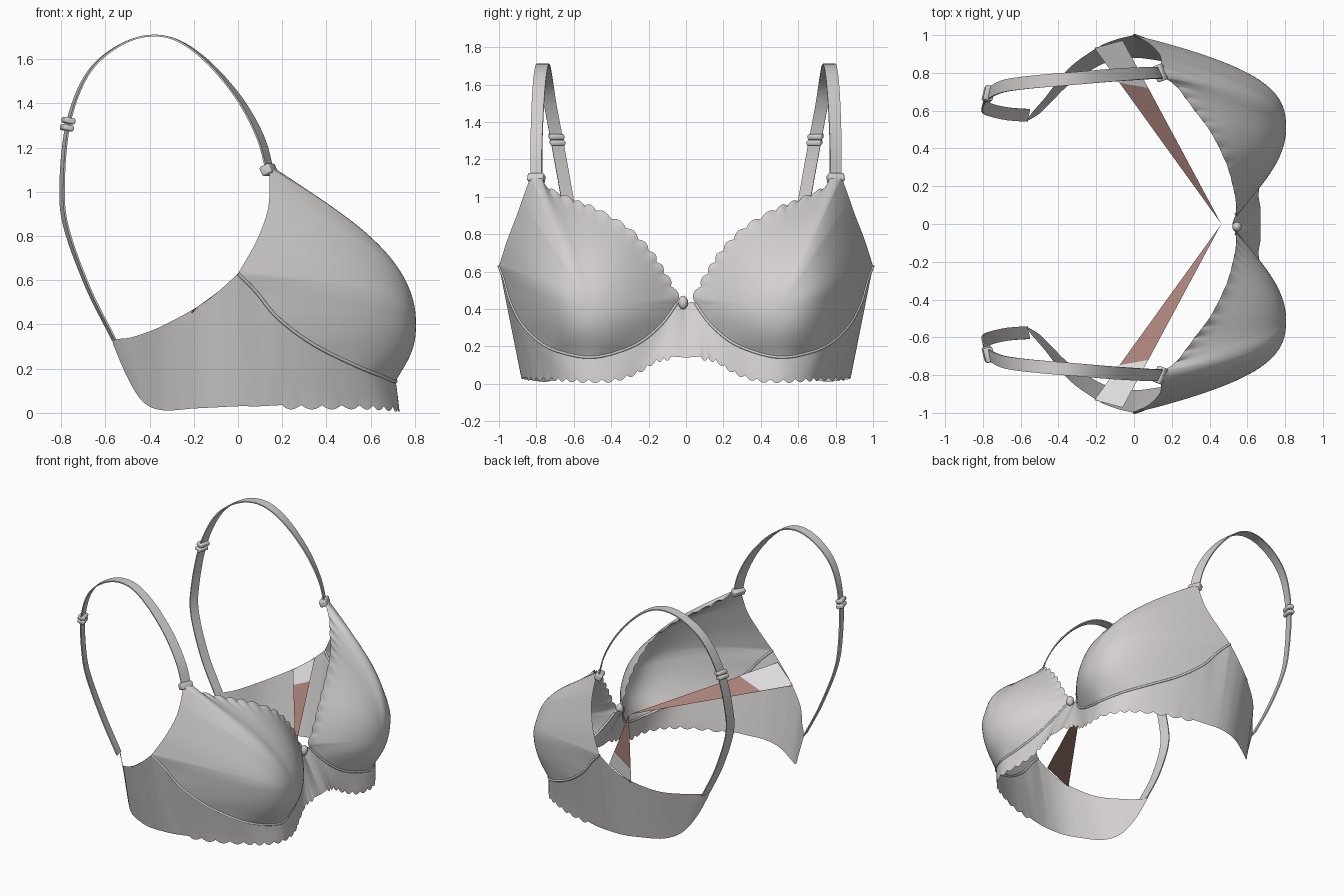
import bpy, bmesh, math
from mathutils import Vector, Matrix

if "Cube" in bpy.data.objects:
    bpy.data.objects.remove(bpy.data.objects["Cube"])


def material(name, rgb):
    m = bpy.data.materials.new(name)
    m.diffuse_color = (*rgb, 1)
    m.use_nodes = True
    m.node_tree.nodes["Principled BSDF"].inputs["Base Color"].default_value = m.diffuse_color
    return m


GREY = material("soft_grey_fabric", (0.66, 0.63, 0.63))
LIGHT = material("pale_label", (0.78, 0.77, 0.77))
BROWN = material("dusty_brown", (0.42, 0.235, 0.20))


def spline(pts, n):
    """Catmull-Rom through points of any dimension; n samples per segment."""
    pts = [Vector(p) for p in pts]
    ext = [2 * pts[0] - pts[1]] + pts + [2 * pts[-1] - pts[-2]]
    out = []
    for i in range(1, len(ext) - 2):
        a, b, c, d = ext[i - 1:i + 3]
        for k in range(n):
            t = k / n
            out.append(0.5 * (2 * b + (c - a) * t + (2 * a - 5 * b + 4 * c - d) * t * t
                              + (3 * b - a - 3 * c + d) * t ** 3))
    return out + [pts[-1]]


def finish(name, bm, mats=(GREY,), mirror=True, angle=50):
    me = bpy.data.meshes.new(name)
    bm.to_mesh(me)
    bm.free()
    ob = bpy.data.objects.new(name, me)
    bpy.context.collection.objects.link(ob)
    for m in mats:
        me.materials.append(m)
    bpy.ops.object.select_all(action='DESELECT')
    ob.select_set(True)
    bpy.context.view_layer.objects.active = ob
    bpy.ops.object.shade_smooth_by_angle(angle=math.radians(angle))
    if mirror:
        m = ob.modifiers.new("other_side", 'MIRROR')
        m.use_axis = (False, True, False)
    return ob


def grid(rows, close=False, outward=None):
    """Skin rows of points; turn normals away from the point 'outward'."""
    bm = bmesh.new()
    vs = [[bm.verts.new(p) for p in r] for r in rows]
    w = len(rows[0])
    for a, b in zip(vs, vs[1:]):
        for j in range(w if close else w - 1):
            k = (j + 1) % w
            bm.faces.new((a[j], a[k], b[k], b[j]))
    bmesh.ops.remove_doubles(bm, verts=bm.verts[:], dist=1e-5)
    bmesh.ops.recalc_face_normals(bm, faces=bm.faces[:])
    if outward is not None:
        o = Vector(outward)
        if sum(f.normal.dot(f.calc_center_median() - o) * f.calc_area() for f in bm.faces) < 0:
            bmesh.ops.reverse_faces(bm, faces=bm.faces[:])
    return bm


N = 12
# Underwire, inner to outer end; fourth value is the cup's roundness there
wire = [(.54, .05, .43, 1.8), (.60, .13, .32, 1.9), (.66, .25, .22, 2.1), (.70, .40, .16, 2.4),
        (.71, .53, .142, 2.5), (.64, .67, .17, 2.6), (.53, .77, .215, 2.7), (.34, .87, .31, 2.8),
        (.18, .935, .43, 2.8), (.08, .97, .55, 2.8), (0, 1.0, .63, 2.8)]
neck = [(.54, .04, .45, 1.8), (.54, .12, .59, 1.8), (.525, .20, .71, 1.9), (.49, .32, .83, 2),
        (.41, .48, .925, 2), (.32, .60, .975, 2.1), (.22, .73, 1.04, 2.1), (.16, .775, 1.11, 2.1)]
arm = [(.14, .83, 1.11, 2.2), (.143, .87, 1.0, 2.3), (.13, .905, .9, 2.4),
       (.08, .955, .77, 2.6), (0, 1.0, .63, 2.8)]

# Cups: rings shrinking from the edge to the apex; corners soften inward
apex = Vector((.805, .50, .40))
edge = spline(neck, N) + spline(arm, N) + spline(wire, N)[-2::-1]
E = len(edge)
soft = [sum((edge[(i + k) % E] for k in range(-14, 15)), Vector((0, 0, 0, 0))) / 29
        for i in range(E)]
rows = []
R = 36
for j in range(R + 1):
    r = 1 - j / R
    row = []
    for i, (p, q) in enumerate(zip(edge, soft)):
        b = q.lerp(p, r ** 4)
        d = Vector((0, b[1] - apex.y, b[2] - apex.z))
        # scalloped lace along the neckline only
        s = 0.018 * abs(math.sin(2 * math.pi * i / N)) * r ** 30 if i < 6 * N else 0
        c = Vector((apex.x + (b[0] - apex.x) * r ** b[3], apex.y, apex.z)) + d * r
        row.append(c + d.normalized() * s)
    rows.append(row)
finish("cups", grid(rows, True, (0, .4, .45)))

# Band: from centre gore, under the cups, back along the wings
top = [(.52, 0, .43)] + [w[:3] for w in wire] + [
    (-.10, .975, .54), (-.20, .93, .47), (-.35, .82, .39), (-.47, .67, .345),
    (-.535, .595, .335), (-.57, .55, .335)]
hem = [(.67, 0, .14), (.67, .08, .145), (.66, .16, .13), (.68, .26, .07), (.72, .38, .03),
       (.725, .52, .024), (.66, .64, .03), (.55, .72, .035), (.38, .80, .035), (.20, .85, .035),
       (.10, .87, .03), (0, .88, .03), (-.10, .87, .025), (-.20, .83, .02), (-.34, .74, .012),
       (-.43, .655, .05), (-.50, .585, .16), (-.565, .545, .31)]
tops = spline(top[:12], N) + spline(top[11:], N)[1:]
rows = []
for v in range(13):
    t = v / 12
    row = []
    for i, (p, q) in enumerate(zip(tops, spline(hem, N))):
        c = p.lerp(q, t)
        if N <= i < 9 * N:  # scalloped hem
            c.z -= 0.02 * t ** 8 * abs(math.sin(2 * math.pi * i / N))
        row.append(c)
    rows.append(row)
finish("band", grid(rows, False, (0, 0, .3)))


def tube(path, radius, centre, sides=8):
    out = []
    for i, p in enumerate(path):
        t = (path[min(i + 1, len(path) - 1)] - path[max(i - 1, 0)]).normalized()
        n = t.cross(p - Vector(centre)).normalized()
        m = n.cross(t)
        out.append([p + radius * (n * math.cos(a) + m * math.sin(a))
                    for a in (2 * math.pi * k / sides for k in range(sides))])
    return out


# Underwire casing
finish("underwire", grid(tube(spline([w[:3] for w in wire], 6), .008, (.45, .5, .45)), True))

# Shoulder straps: centre line plus x-lean of the ribbon's width
path = [(.145, .80, 1.09, -.45), (.10, .80, 1.25, -.45), (0, .795, 1.43, -.35),
        (-.15, .785, 1.60, -.2), (-.30, .772, 1.695, -.05), (-.45, .76, 1.698, 0),
        (-.60, .745, 1.62, .1), (-.70, .727, 1.50, .15), (-.77, .69, 1.30, .2),
        (-.795, .645, 1.05, .25), (-.78, .612, .85, .25), (-.68, .585, .57, .22),
        (-.56, .575, .33, .22)]
line = spline(path, 6)
rows = []
for i, p in enumerate(line):
    c = Vector(p[:3])
    t = Vector((line[min(i + 1, len(line) - 1)] - line[max(i - 1, 0)])[:3])
    side = Vector((p[3], math.sqrt(1 - p[3] ** 2), 0)) * .034
    up = t.cross(side).normalized() * .004
    rows.append([c - side - up, c + side - up, c + side + up, c - side + up])
finish("shoulder_straps", grid(rows, True))


# Strap sliders and front loops: small rounded blocks
def block(name, loc, size, tilt, turn):
    bm = bmesh.new()
    bmesh.ops.create_cube(bm, size=1)
    bmesh.ops.scale(bm, vec=size, verts=bm.verts[:])
    bmesh.ops.bevel(bm, geom=bm.edges[:], offset=.009, segments=3, affect='EDGES', profile=.5)
    mat = (Matrix.Translation(loc) @ Matrix.Rotation(math.radians(turn), 4, 'Z')
           @ Matrix.Rotation(math.radians(tilt), 4, 'Y'))
    bmesh.ops.transform(bm, matrix=mat, verts=bm.verts[:])
    finish(name, bm)


block("front_loops", (.138, .80, 1.10), (.05, .09, .045), -25, 20)
block("slider_upper", (-.767, .693, 1.322), (.05, .08, .028), 12, -14)
block("slider_lower", (-.774, .687, 1.29), (.05, .08, .028), 12, -14)

# Centre knot
bm = bmesh.new()
bmesh.ops.create_uvsphere(bm, u_segments=20, v_segments=12, radius=1)
bmesh.ops.transform(bm, verts=bm.verts[:], matrix=Matrix.Translation((.545, -.015, .435))
                    @ Matrix.Diagonal((.025, .026, .036, 1)))
finish("centre_knot", bm, mirror=False)

# Inner slips: tapering from the gore to the wing's top edge, pale label on the wide end
tip = Vector((.46, .004, .42))
ends = [Vector((-.21, .932, .455)), Vector((-.06, .972, .565))]


def slip(name, mat, fractions, lift):
    bm = bmesh.new()
    pts = [tip.lerp(e, f) for e, f in zip(ends + ends[::-1], fractions)]
    bm.faces.new([bm.verts.new(p + Vector((0, 0, lift))) for p in pts])
    bm.normal_update()
    if bm.faces[:][0].normal.z < 0:
        bmesh.ops.reverse_faces(bm, faces=bm.faces[:])
    finish(name, bm, (mat,))


slip("inner_slips", BROWN, (1, 1, .004, .004), 0)
slip("slip_labels", LIGHT, (1, 1, .74, .80), .005)
